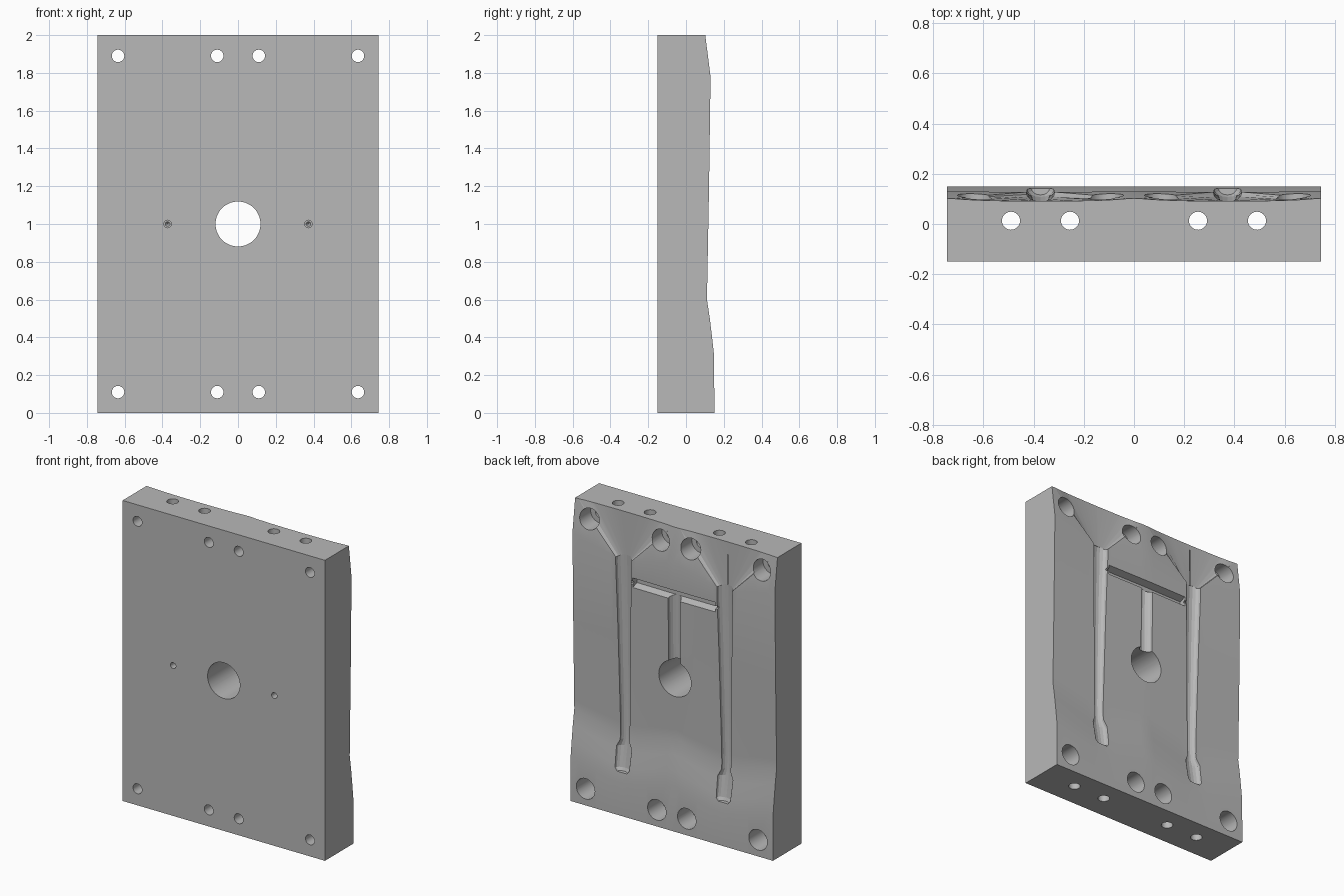
import bpy, bmesh
from math import pi, sin, cos
from mathutils import Matrix, Vector

if "Cube" in bpy.data.objects:
    bpy.data.objects.remove(bpy.data.objects["Cube"])

HALF_W, FRONT, GX = 0.745, -0.15, 0.3725

# parting-surface profiles as (z, y): along the edges/centre, and along the cavities
RIDGE = [(0, .15), (.3, .149), (.4, .138), (.5, .126), (.6, .111), (.66, .112),
         (1.2, .122), (1.78, .130), (2, .102)]
VALLEY = [(0, .15), (.22, .149), (.32, .138), (.42, .122), (.52, .108), (.6, .108),
          (1.2, .117), (1.70, .127), (2, .092)]


def profile(x):
    w = max(0.0, 1 - abs(abs(x) - GX) / GX)
    w = min(1.0, w * 1.15)
    return [(a[0] + (b[0] - a[0]) * w, a[1] + (b[1] - a[1]) * w)
            for a, b in zip(RIDGE, VALLEY)]


def surface(x, z):
    p = profile(x)
    for (z0, y0), (z1, y1) in zip(p, p[1:]):
        if z <= z1:
            return y0 + (y1 - y0) * (z - z0) / (z1 - z0)
    return p[-1][1]


def finish(bm, name):
    bmesh.ops.recalc_face_normals(bm, faces=bm.faces)
    me = bpy.data.meshes.new(name)
    bm.to_mesh(me)
    bm.free()
    ob = bpy.data.objects.new(name, me)
    bpy.context.collection.objects.link(ob)
    ob.data.materials.append(steel)
    return ob


def loft(rings, name):
    bm = bmesh.new()
    loops = [[bm.verts.new(p) for p in r] for r in rings]
    n = len(loops[0])
    for a, b in zip(loops, loops[1:]):
        for i in range(n):
            j = (i + 1) % n
            bm.faces.new((a[i], a[j], b[j], b[i]))
    bm.faces.new(loops[0])
    bm.faces.new(loops[-1])
    return finish(bm, name)


# dark grey metal
steel = bpy.data.materials.new("steel")
steel.diffuse_color = (.48, .48, .48, 1)
steel.use_nodes = True
steel.node_tree.nodes["Principled BSDF"].inputs["Base Color"].default_value = steel.diffuse_color
cutters = []


def drill(start, end, r1, r2=None, seg=32):
    a, b = Vector(start), Vector(end)
    d = b - a
    mat = Matrix.Translation((a + b) / 2) @ d.to_track_quat('Z', 'Y').to_matrix().to_4x4()
    bm = bmesh.new()
    bmesh.ops.create_cone(bm, cap_ends=True, segments=seg, radius1=r1,
                          radius2=r1 if r2 is None else r2, depth=d.length, matrix=mat)
    cutters.append(finish(bm, "drill_cutter"))


def section(hw, depth, y, seg=8):
    # open-topped rounded channel section as (across, y)
    pts = [(-hw * cos(pi * i / seg), y - depth * sin(pi * i / seg)) for i in range(seg + 1)]
    return pts + [(hw, 0.3), (-hw, 0.3)]


def trapezoid(hw, depth, y):
    return [(-hw, y), (-hw * .5, y - depth), (hw * .5, y - depth), (hw, y), (hw, .3), (-hw, .3)]


# plate body with wavy parting face on the back
N = 32
body_rings = []
for i in range(N + 1):
    x = -HALF_W + 2 * HALF_W * i / N
    p = profile(x)
    body_rings.append([(x, y, z) for z, y in p] + [(x, FRONT, 2), (x, FRONT, 0)])
plate = loft(body_rings, "mold_plate")

# long tapered cavities with a wider foot, and vent dimples on the front
STATIONS = [(.285, .036, .026), (.305, .052, .032), (.44, .056, .036), (.485, .034, .034),
            (.6, .034, .035), (.9, .040, .038), (1.3, .048, .040), (1.66, .057, .040),
            (1.715, .056, .037)]
for s in (-1, 1):
    rings = [[(s * GX + a, y, z) for a, y in section(hw, d, surface(GX, z))]
             for z, hw, d in STATIONS]
    cutters.append(loft(rings, "cavity_cutter"))
    # fan-shaped hollow spreading from the cavity end to the top edge
    fan = [(1.70, .056, .036, .127), (2.01, .369, .013, .104)]
    cutters.append(loft([[(s * GX + a, y, z) for a, y in section(hw, d, yy, 12)]
                         for z, hw, d, yy in fan], "fan_cutter"))
    drill((s * GX, -.2, 1), (s * GX, -.06, 1), .02, seg=20)
    drill((s * GX, -.07, 1), (s * GX, -.045, 1), .0195, .001, seg=20)
    # small gates linking the runner to the cavities
    y = surface(GX, 1.56)
    cutters.append(loft([[(s * x, yy, 1.56 + a) for a, yy in trapezoid(.010, .012, y)]
                         for x in (.28, .35)], "gate_cutter"))

# T-shaped runner
cutters.append(loft([[(x, y, 1.56 + a) for a, y in trapezoid(.032, .045, surface(x, 1.56))]
                     for x in (-.305, -.15, .0, .15, .305)], "runner_bar_cutter"))
cutters.append(loft([[(a, y, z) for a, y in section(.044, .046, surface(0, z))]
                     for z in (1.03, 1.2, 1.553)], "runner_stem_cutter"))

# sprue hole, bolt holes with counterbores, cooling channels
drill((0, -.3, 1), (0, .3, 1), .119, seg=64)
for s in (-1, 1):
    for x in (.635, .11):
        for z in (.11, 1.89):
            drill((s * x, -.3, z), (s * x, .05, z), .033)
            drill((s * x, 0, z), (s * x, .3, z), .068)
    for x in (.255, .49):
        drill((s * x, .013, -.1), (s * x, .013, 2.1), .036)

# cut everything out of the plate
for c in cutters:
    m = plate.modifiers.new("cut", 'BOOLEAN')
    m.operation, m.solver, m.object = 'DIFFERENCE', 'EXACT', c
    c.hide_render = True
dg = bpy.context.evaluated_depsgraph_get()
result = bpy.data.meshes.new_from_object(plate.evaluated_get(dg))
plate.modifiers.clear()
plate.data = result
for c in cutters:
    bpy.data.objects.remove(c)

bpy.ops.object.select_all(action='DESELECT')
plate.select_set(True)
bpy.context.view_layer.objects.active = plate
bpy.ops.object.shade_smooth_by_angle(angle=0.2)
